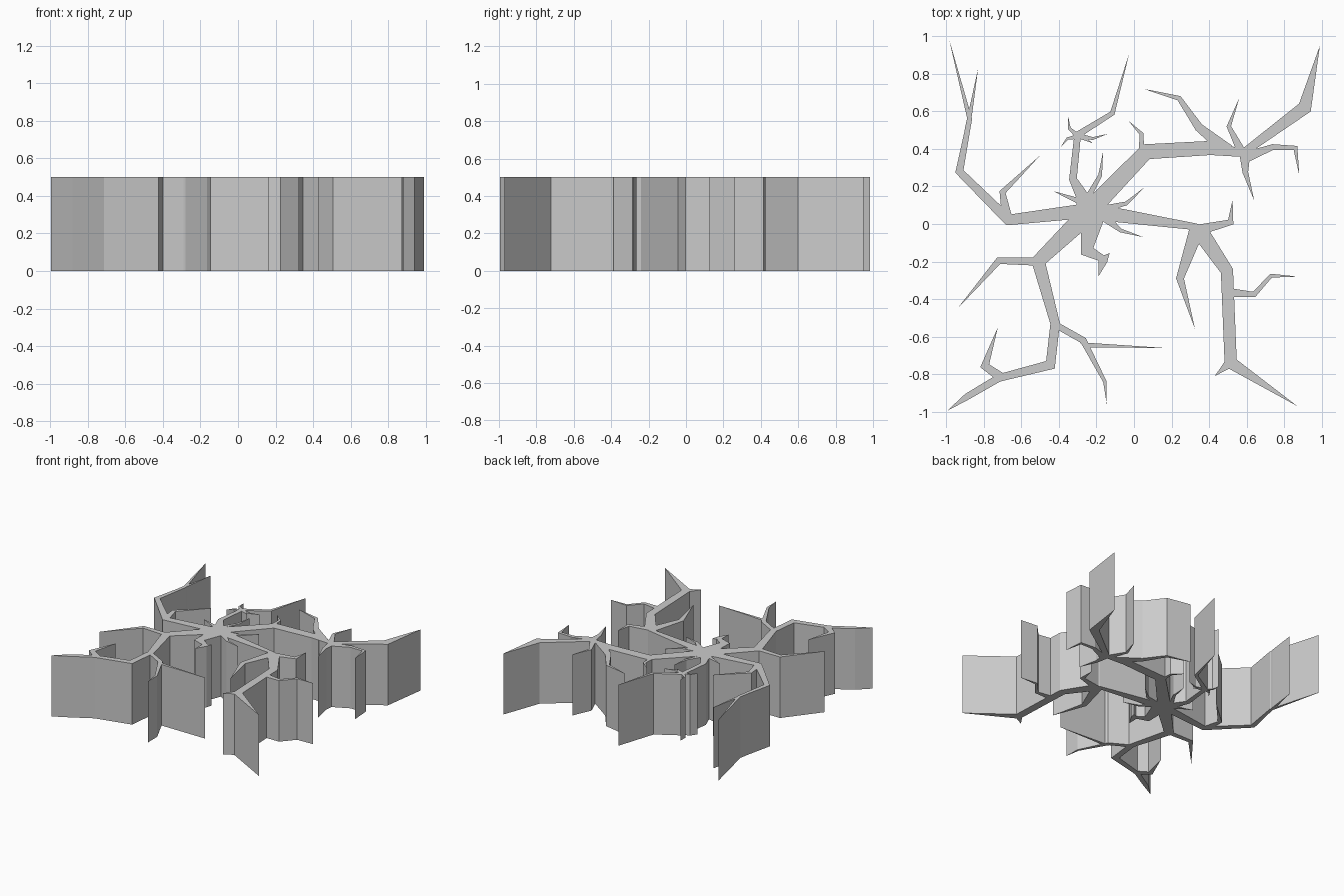
import bpy, bmesh
from mathutils import Vector
from mathutils.geometry import delaunay_2d_cdt

HEIGHT = 0.5
verts, faces = [], []


def strip(path):
    """Add a mitred, tapering flat strip along (x, y, width) stations; width 0 is a tip."""
    pts = [Vector(p[:2]) for p in path]
    left, right = [], []
    for i, (x, y, w) in enumerate(path):
        a = (pts[i] - pts[i - 1]).normalized() if i else None
        b = (pts[i + 1] - pts[i]).normalized() if i < len(pts) - 1 else None
        a, b = a or b, b or a
        n = Vector((-a.y - b.y, a.x + b.x)).normalized()
        half = 0.5 * w / max(n.dot(Vector((-a.y, a.x))), 0.5)
        left.append(pts[i] + n * half)
        if w > 0:
            right.append(pts[i] - n * half)
    loop = right + left[::-1]
    base = len(verts)
    verts.extend(loop)
    faces.append(list(range(base, base + len(loop))))


def limb(*paths):
    for p in paths:
        strip(p)


# north-east limb and its twigs
limb([(-.22, .09, .10), (.065, .385, .08), (.41, .405, .075), (.58, .378, .04), (.91, .62, .07), (.99, .95, 0)],
     [(.57, .39, .045), (.505, .52, .022), (.56, .67, 0)],
     [(.59, .38, .06), (.593, .275, .03), (.64, .125, 0)],
     [(.58, .35, .06), (.74, .41, .03), (.86, .405, .022), (.88, .26, 0)],
     [(.50, .39, .07), (.345, .515, .045), (.24, .67, .025), (.05, .72, 0)],
     [(.04, .38, .03), (.04, .48, .02), (-.03, .55, 0)])

# north limb and its twigs
limb([(-.25, .10, .08), (-.325, .24, .04), (-.30, .475, .035), (-.115, .59, .025), (-.025, .91, 0)],
     [(-.29, .46, .03), (-.345, .51, .015), (-.35, .57, 0)],
     [(-.30, .465, .025), (-.355, .455, .012), (-.39, .41, 0)],
     [(-.29, .47, .025), (-.22, .455, .015), (-.14, .48, 0)],
     [(-.29, .47, .03), (-.22, .43, 0)])

# short spurs around the hub
limb([(-.245, .10, .07), (-.235, .16, .03), (-.18, .26, .02), (-.165, .385, 0)],
     [(-.24, .07, .10), (-.30, .125, .03), (-.43, .175, 0)],
     [(-.22, .06, .09), (-.14, .085, .035), (-.04, .11, .02), (.055, .195, 0)],
     [(-.20, .07, .06), (-.07, -.035, .02), (.05, -.07, 0)],
     [(-.22, .03, .12), (-.25, -.145, .06), (-.165, -.185, .035)],
     [(-.13, -.155, 0), (-.165, -.19, .05), (-.19, -.28, 0)])

# east limb and its forks
limb([(-.24, .07, .09), (.33, -.015, .035), (.40, -.04, .03)],
     [(.345, -.03, .09), (.495, -.25, .065), (.515, -.74, .065), (.87, -.97, 0)],
     [(.52, -.73, .06), (.43, -.81, 0)],
     [(.335, -.03, .08), (.245, -.29, .04), (.325, -.56, 0)],
     [(.33, -.035, .06), (.515, .01, .03), (.525, .13, 0)],
     [(.50, -.365, .05), (.64, -.375, .027), (.73, -.275, .02), (.875, -.28, 0)])

# west limb and its twigs
limb([(-.22, .075, .08), (-.67, .022, .055), (-.93, .28, .04), (-.875, .56, .025), (-.985, .985, 0)],
     [(-.89, .50, .025), (-.87, .60, .02), (-.83, .83, 0)],
     [(-.675, .03, .055), (-.70, .17, .03), (-.50, .365, 0)])

# south-west limb and its twigs
limb([(-.22, .08, .11), (-.51, -.20, .07), (-.42, -.53, .05), (-.445, -.75, .05), (-.72, -.82, .04),
      (-.89, -.92, .035), (-.995, -.995, 0)],
     [(-.50, -.20, .045), (-.72, -.195, .035), (-.94, -.45, 0)],
     [(-.43, -.53, .035), (-.27, -.62, .035), (-.155, -.84, .018), (-.145, -.96, 0)],
     [(-.28, -.62, .03), (-.25, -.645, .025), (.165, -.66, 0)],
     [(-.71, -.815, .05), (-.795, -.755, .04), (-.725, -.55, 0)])

# merge all strips into one flat outline
v2, _, f2, _, _, origin = delaunay_2d_cdt(verts, [], faces, 1, 1e-5)
bm = bmesh.new()
bv = [bm.verts.new((v.x, v.y, 0)) for v in v2]
for f, src in zip(f2, origin):
    if src:
        bm.faces.new([bv[i] for i in f])
bmesh.ops.delete(bm, geom=[v for v in bm.verts if not v.link_faces], context='VERTS')
bmesh.ops.dissolve_limit(bm, angle_limit=0.02, verts=bm.verts[:], edges=bm.edges[:])

# raise the outline into a solid slab
ext = bmesh.ops.extrude_face_region(bm, geom=bm.faces[:])
bmesh.ops.translate(bm, vec=(0, 0, HEIGHT),
                    verts=[g for g in ext["geom"] if isinstance(g, bmesh.types.BMVert)])
bmesh.ops.recalc_face_normals(bm, faces=bm.faces[:])

mesh = bpy.data.meshes.new("ground_crack")
bm.to_mesh(mesh)
bm.free()
crack = bpy.data.objects.new("ground_crack", mesh)
bpy.context.collection.objects.link(crack)
